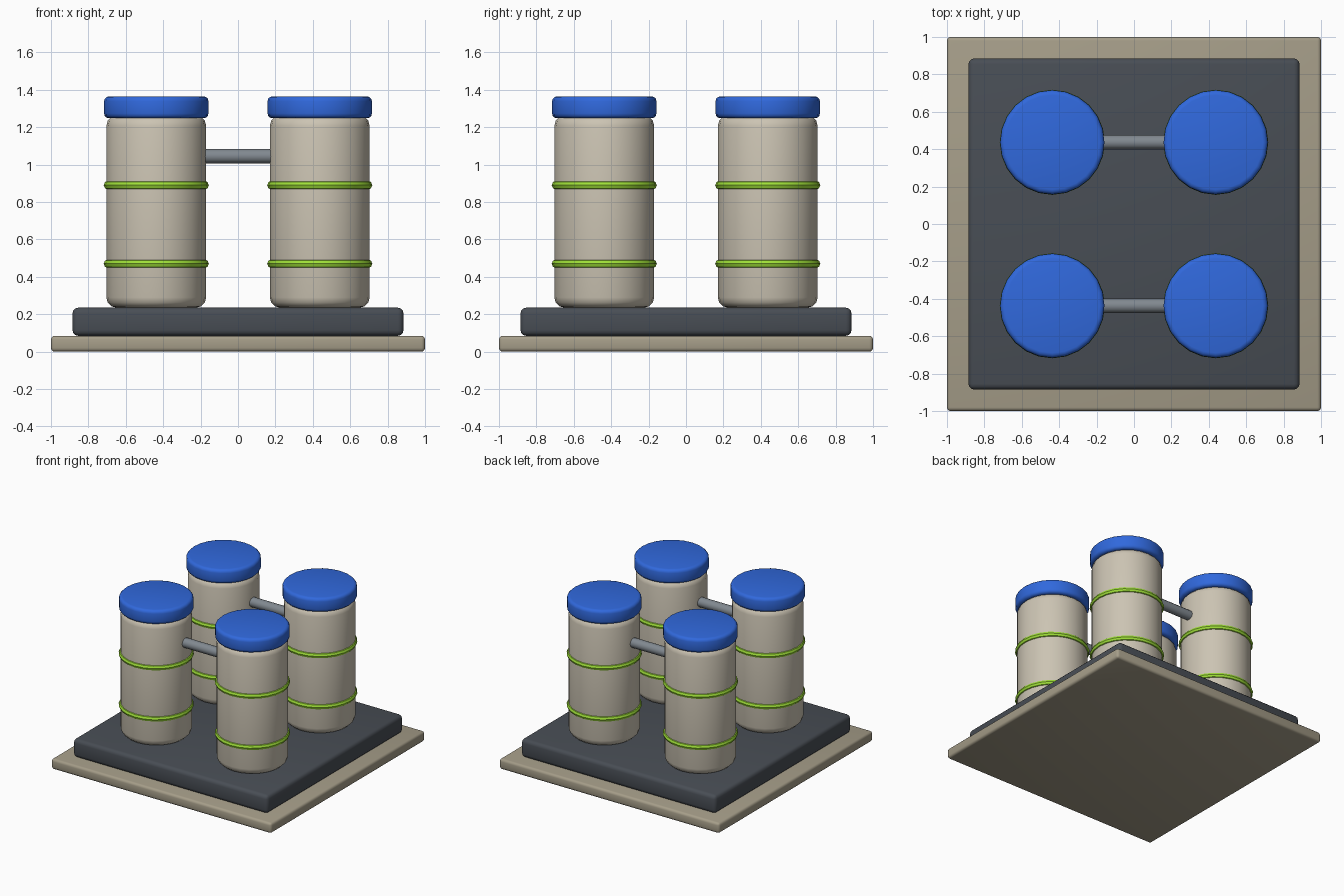
import bpy
from math import radians

if "Cube" in bpy.data.objects:
    bpy.data.objects.remove(bpy.data.objects["Cube"])


def material(name, rgb):
    m = bpy.data.materials.new(name)
    m.diffuse_color = (*rgb, 1)
    m.use_nodes = True
    m.node_tree.nodes["Principled BSDF"].inputs["Base Color"].default_value = m.diffuse_color
    return m


SAND = material("sand", (0.38, 0.34, 0.25))
DARK = material("dark", (0.065, 0.075, 0.09))
CREAM = material("cream", (0.6, 0.55, 0.45))
BLUE = material("blue", (0.03, 0.14, 0.72))
GREEN = material("green", (0.35, 0.75, 0.04))
STEEL = material("steel", (0.22, 0.25, 0.28))


def finish(name, mat, bevel=0):
    ob = bpy.context.object
    ob.name = name
    ob.data.materials.append(mat)
    bpy.ops.object.transform_apply(location=False, rotation=True, scale=True)
    if bevel:
        mod = ob.modifiers.new("bevel", 'BEVEL')
        mod.width = bevel
        mod.segments = 3
        mod.limit_method = 'ANGLE'
        mod.angle_limit = radians(40)
        bpy.ops.object.modifier_apply(modifier=mod.name)
    bpy.ops.object.shade_smooth_by_angle(angle=radians(35))
    return ob


def slab(name, half, z0, z1, mat, bevel):
    bpy.ops.mesh.primitive_cube_add(size=1, location=(0, 0, (z0 + z1) / 2))
    bpy.context.object.scale = (2 * half, 2 * half, z1 - z0)
    return finish(name, mat, bevel)


def drum(name, x, y, r, z0, z1, mat, bevel):
    bpy.ops.mesh.primitive_cylinder_add(vertices=24, radius=r, depth=z1 - z0,
                                        location=(x, y, (z0 + z1) / 2))
    return finish(name, mat, bevel)


# Stepped base
slab("ground_plate", 1.0, 0.0, 0.085, SAND, 0.02)
slab("plinth", 0.885, 0.085, 0.235, DARK, 0.03)

C = 0.437
for y, row in ((-C, "front"), (C, "back")):
    for x, side in ((-C, "left"), (C, "right")):
        tag = f"{row}_{side}"
        # Tank body and lid
        drum(f"tank_{tag}", x, y, 0.267, 0.235, 1.262, CREAM, 0.055)
        drum(f"lid_{tag}", x, y, 0.279, 1.248, 1.365, BLUE, 0.026)
        # Bands round the tank
        for z, level in ((0.47, "lower"), (0.89, "upper")):
            bpy.ops.mesh.primitive_torus_add(
                major_segments=24, minor_segments=8, major_radius=0.257,
                minor_radius=0.024, location=(x, y, z))
            finish(f"{level}_band_{tag}", GREEN)
    # Pipe joining the pair of tanks
    bpy.ops.mesh.primitive_cylinder_add(vertices=12, radius=0.039, depth=0.37,
                                        location=(0, y, 1.045),
                                        rotation=(0, radians(90), 0))
    finish(f"pipe_{row}", STEEL)
